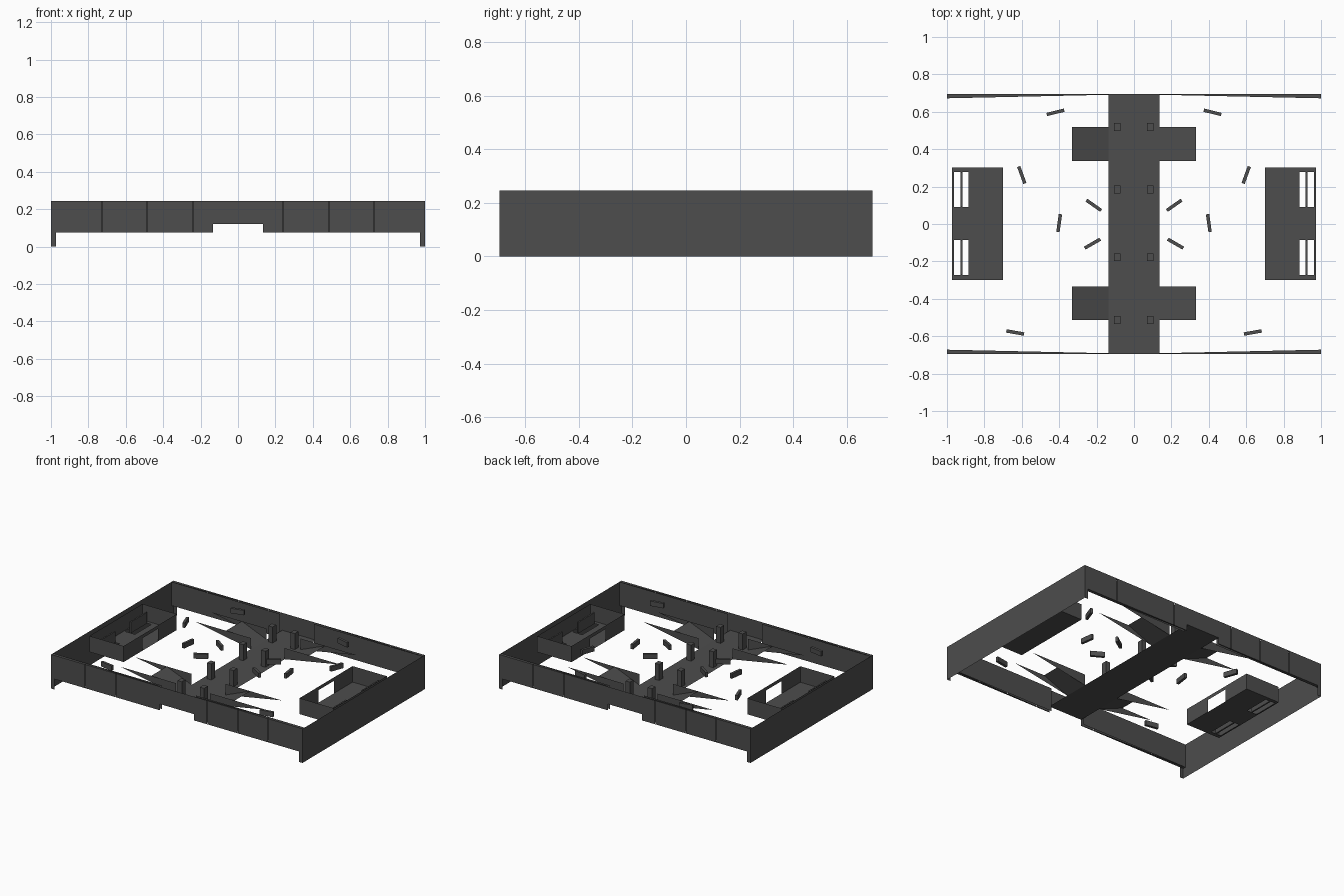
import bpy
import bmesh
from math import radians
from mathutils import Matrix, Vector

cube = bpy.data.objects.get("Cube")
if cube:
    bpy.data.objects.remove(cube, do_unlink=True)

grey = bpy.data.materials.new("dark grey")
grey.use_nodes = True
colour = (0.075, 0.075, 0.075, 1)
grey.diffuse_color = colour
grey.node_tree.nodes["Principled BSDF"].inputs["Base Color"].default_value = colour

GROUND, FLOOR, TOP, BASE = 0.20, 0.12, 0.245, 0.075
HALF_Y = 0.695


def add_object(name, bm):
    mesh = bpy.data.meshes.new(name)
    bm.to_mesh(mesh)
    bm.free()
    mesh.materials.append(grey)
    obj = bpy.data.objects.new(name, mesh)
    bpy.context.collection.objects.link(obj)
    return obj


def sheet(name, *polygons):
    """Flat sheets, one for each corner list."""
    bm = bmesh.new()
    for corners in polygons:
        bm.faces.new([bm.verts.new(c) for c in corners])
    return add_object(name, bm)


def box(name, low, high, turn=0):
    low, high = Vector(low), Vector(high)
    bm = bmesh.new()
    bmesh.ops.create_cube(bm, size=1)
    size = high - low
    matrix = (Matrix.Translation((low + high) / 2)
              @ Matrix.Rotation(radians(turn), 4, "Z")
              @ Matrix.Diagonal((size.x, size.y, size.z, 1)))
    bmesh.ops.transform(bm, matrix=matrix, verts=bm.verts)
    return add_object(name, bm)


def upright(x1, y1, x2, y2, low, high):
    """Corners of a vertical rectangle above a line."""
    return [(x1, y1, low), (x2, y2, low), (x2, y2, high), (x1, y1, high)]


def level(x1, x2, y1, y2, z):
    return [(x1, y1, z), (x2, y1, z), (x2, y2, z), (x1, y2, z)]


# Outer walls: double-skinned long sides and plain ends
stops = [0, 0.135, 0.243, 0.487, 0.73, 1]
seam = 0.003
for s in (-1, 1):
    name = "front_wall" if s < 0 else "back_wall"
    outer, inner = s * HALF_Y, s * 0.672
    panels = []
    for side in (-1, 1):
        for a, b in zip(stops, stops[1:]):
            low = FLOOR if a == 0 else BASE
            # Outer panels stop just short of each seam
            end = b - seam if 0.2 < b < 1 else b
            panels.append(upright(side * a, outer, side * end, outer, low, TOP))
        panels.append(upright(side * 0.135, inner, side, inner, BASE, TOP))
        # Rim that widens towards the corners, and the corner leg
        for z in (BASE, TOP):
            panels.append([(side * 0.135, outer, z), (side, outer, z),
                           (side, inner, z), (side * 0.135, s * 0.691, z)])
        panels.append(upright(side, outer, side * 0.972, outer, 0, BASE))
    sheet(name, *panels)
    sheet("right_end_wall" if s < 0 else "left_end_wall",
          upright(s, -HALF_Y, s, HALF_Y, 0, TOP))

# Sunken walkway across the middle
sheet("walkway", level(-0.135, 0.135, -HALF_Y, HALF_Y, FLOOR))

# Ramps up from the walkway, with long tapering side walls
for side in (-1, 1):
    inner, outer, tip = [side * v for v in (0.135, 0.332, 0.58)]
    for y1, y2 in ((-0.512, -0.335), (0.338, 0.518)):
        sheet("ramp", [(inner, y1, FLOOR), (outer, y1, GROUND),
                       (outer, y2, GROUND), (inner, y2, FLOOR)])
        sheet("ramp_side_walls",
              *[[(inner, y, FLOOR), (tip, y, GROUND), (inner, y, GROUND)]
                for y in (y1, y2)])

# Pillars along the walkway
for x in (-0.09, 0.087):
    for y in (-0.513, -0.178, 0.185, 0.518):
        box("pillar", (x - 0.017, y - 0.021, FLOOR),
            (x + 0.017, y + 0.021, 0.235))

# Loose low barriers: position and turn, mirrored across the middle
barriers = [(0.215, 0.1, 35), (0.222, -0.105, -30), (0.4, 0.005, -82),
            (0.6, 0.262, 70), (0.42, 0.597, -14), (0.635, -0.58, 10)]
for x, y, turn in barriers:
    for side in (-1, 1):
        box("barrier", (side * x - 0.048, y - 0.009, GROUND),
            (side * x + 0.048, y + 0.009, 0.235), turn * side)

# Bases at both ends: floor with two slots, walls with a doorway, slot rails
for side in (-1, 1):
    front, slot_in, slot_out, back = [side * v for v in (0.7, 0.885, 0.962, 0.972)]
    floor = [level(front, slot_in, -0.3, 0.303, FLOOR),
             level(slot_out, back, -0.3, 0.303, FLOOR)]
    for y1, y2 in ((-0.3, -0.272), (-0.085, 0.092), (0.278, 0.303)):
        floor.append(level(slot_in, slot_out, y1, y2, FLOOR))
    sheet("base_floor", *floor)
    sheet("base_walls",
          upright(front, -0.3, back, -0.3, FLOOR, 0.235),
          upright(front, 0.303, back, 0.303, FLOOR, 0.235),
          upright(back, -0.3, back, 0.303, FLOOR, 0.235),
          upright(front, -0.3, front, -0.085, FLOOR, 0.235),
          upright(front, 0.092, front, 0.303, FLOOR, 0.235))
    sheet("doorway_lintel", upright(front, -0.085, front, 0.092, 0.21, 0.235))
    for y1, y2 in ((-0.272, -0.085), (0.092, 0.278)):
        box("slot_rail", (side * 0.922 - 0.005, y1, FLOOR),
            (side * 0.922 + 0.005, y2, GROUND))
